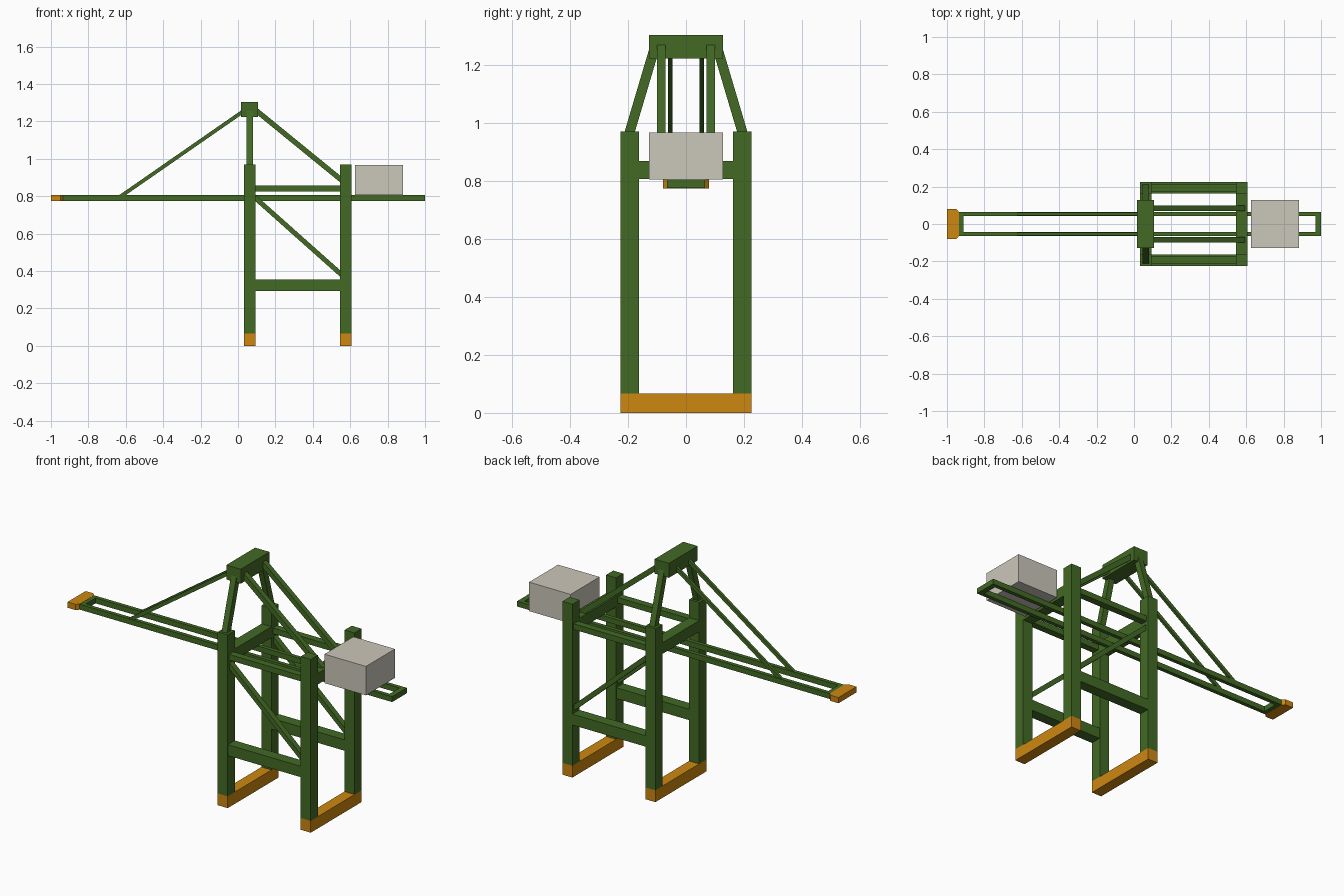
import bpy, bmesh
from mathutils import Vector, Matrix

if "Cube" in bpy.data.objects:
    bpy.data.objects.remove(bpy.data.objects["Cube"])


def material(name, rgb):
    m = bpy.data.materials.new(name)
    m.diffuse_color = (*rgb, 1)
    m.use_nodes = True
    m.node_tree.nodes["Principled BSDF"].inputs["Base Color"].default_value = m.diffuse_color
    return m


GREEN = material("crane green", (0.055, 0.144, 0.018))
ORANGE = material("safety orange", (0.61, 0.242, 0.005))
GREY = material("warm light grey", (0.60, 0.57, 0.49))


def finish(name, bm, mat):
    bmesh.ops.recalc_face_normals(bm, faces=bm.faces)
    me = bpy.data.meshes.new(name)
    bm.to_mesh(me)
    bm.free()
    me.materials.append(mat)
    ob = bpy.data.objects.new(name, me)
    bpy.context.collection.objects.link(ob)
    return ob


def box(name, x, y, z, mat=GREEN):
    """Box from (min, max) ranges."""
    bm = bmesh.new()
    size = [r[1] - r[0] for r in (x, y, z)]
    mid = [(r[1] + r[0]) / 2 for r in (x, y, z)]
    bmesh.ops.create_cube(bm, size=1, matrix=Matrix.Translation(mid) @ Matrix.Diagonal((*size, 1)))
    return finish(name, bm, mat)


def strut(name, a, b, side, wide, thick, mat=GREEN):
    """Sloping bar from a to b; 'wide' is measured along the side axis."""
    a, b, s = Vector(a), Vector(b), Vector(side)
    d = (b - a).normalized()
    n = d.cross(s)
    rot = Matrix((s, n, d)).transposed().to_4x4()
    bm = bmesh.new()
    bmesh.ops.create_cube(bm, size=1, matrix=Matrix.Translation((a + b) / 2) @ rot
                          @ Matrix.Diagonal((wide, thick, (b - a).length, 1)))
    return finish(name, bm, mat)


FRONT, REAR = (0.032, 0.094), (0.546, 0.608)   # x ranges of the two leg pairs
X, Y = (1, 0, 0), (0, 1, 0)


def pair(s, lo, hi):
    return tuple(sorted((s * lo, s * hi)))


# Portal frames: orange sill, legs and upper cross beam
for label, xr in (("waterside", FRONT), ("landside", REAR)):
    box(label + "_sill", xr, (-0.225, 0.225), (0, 0.066), ORANGE)
    box(label + "_cross_beam", xr, (-0.17, 0.17), (0.806, 0.868))
    for s in (-1, 1):
        box(label + "_leg", xr, pair(s, 0.162, 0.225), (0.066, 0.97))

for s in (-1, 1):
    # Side beams and diagonal braces between the portals
    box("lower_side_beam", (0.09, 0.55), pair(s, 0.163, 0.2245), (0.294, 0.355))
    box("upper_side_beam", (0.09, 0.55), pair(s, 0.174, 0.213), (0.824, 0.856))
    strut("diagonal_brace", (0.07, s * 0.194, 0.81), (0.57, s * 0.194, 0.365), Y, 0.032, 0.026)
    # Tower legs leaning in to the apex
    strut("tower_leg", (0.063, s * 0.198, 0.955), (0.063, s * 0.106, 1.265), X, 0.033, 0.034)
    # Stays
    strut("back_stay", (0.07, s * 0.085, 1.28), (0.585, s * 0.085, 0.86), Y, 0.03, 0.028)
    strut("fore_stay", (-0.64, s * 0.054, 0.79), (0.04, s * 0.054, 1.262), Y, 0.015, 0.02)
    # Boom rails
    box("boom_rail", (-0.94, 1.0), pair(s, 0.043, 0.065), (0.775, 0.805))

# Boom end bars
box("boom_tail_bar", (0.97, 1.0), (-0.044, 0.044), (0.775, 0.805))
box("boom_tip_bar", (-0.94, -0.912), (-0.044, 0.044), (0.775, 0.805))

# Orange boom tip with chamfered inner corners
bm = bmesh.new()
outline = [(-1, -0.08), (-0.95, -0.08), (-0.935, -0.063), (-0.935, 0.063), (-0.95, 0.08), (-1, 0.08)]
face = bm.faces.new([bm.verts.new((x, y, 0.774)) for x, y in outline])
top = bmesh.ops.extrude_face_region(bm, geom=[face])["geom"]
bmesh.ops.translate(bm, vec=(0, 0, 0.032), verts=[v for v in top if isinstance(v, bmesh.types.BMVert)])
finish("boom_tip", bm, ORANGE)

# Apex block and machinery house
box("apex_block", (0.017, 0.106), (-0.127, 0.127), (1.222, 1.303))
box("machinery_house", (0.625, 0.882), (-0.128, 0.128), (0.805, 0.967), GREY)
